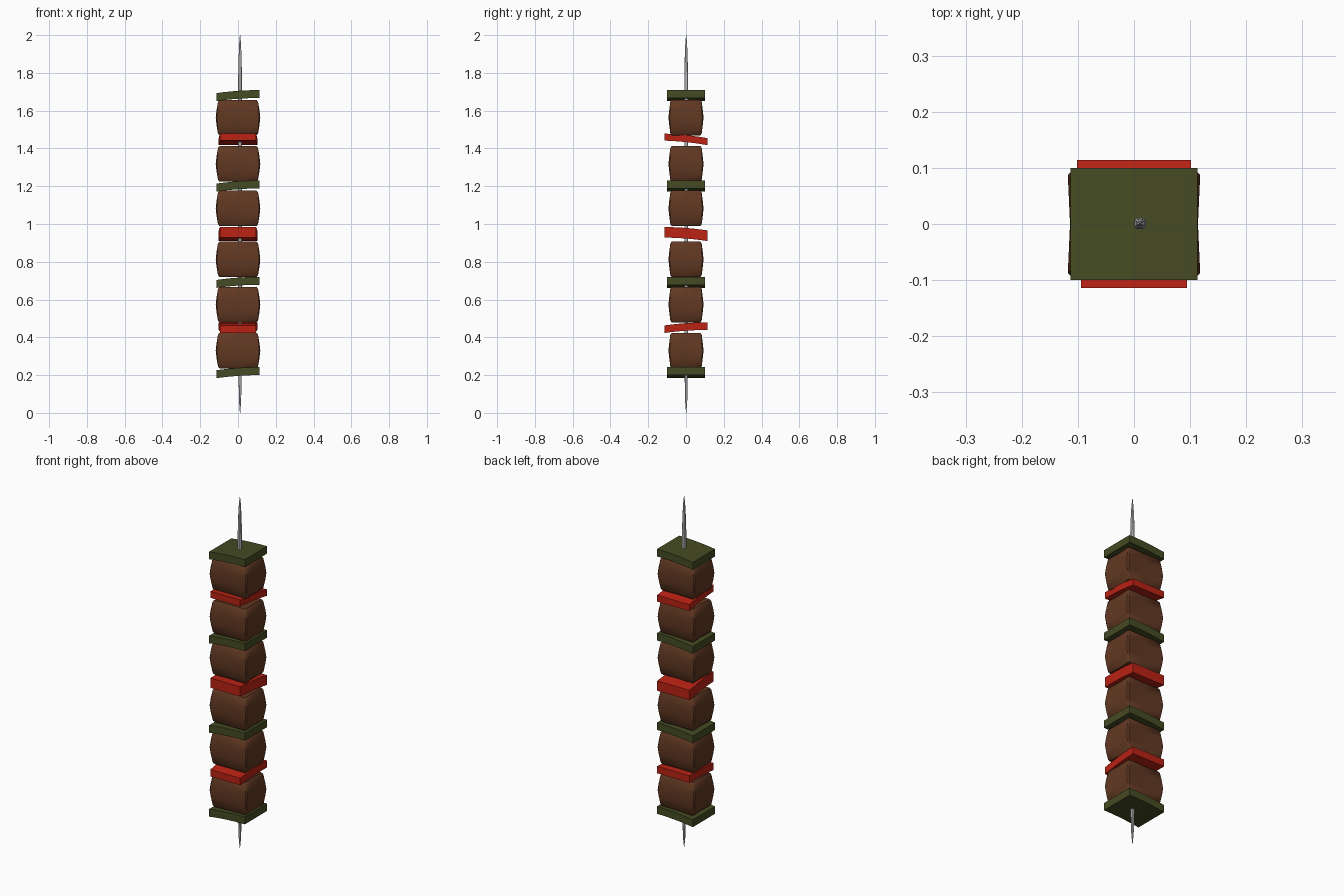
import bpy, bmesh, math

if "Cube" in bpy.data.objects:
    bpy.data.objects.remove(bpy.data.objects["Cube"])


def material(name, rgb):
    m = bpy.data.materials.new(name)
    m.diffuse_color = (*rgb, 1)
    m.use_nodes = True
    m.node_tree.nodes["Principled BSDF"].inputs["Base Color"].default_value = m.diffuse_color
    return m


MEAT = material("grilled_meat", (0.12, 0.04, 0.016))
GREEN = material("green_pepper", (0.06, 0.07, 0.017))
RED = material("red_pepper", (0.5, 0.016, 0.007))


def loft(name, rings, mat=None, angle=40):
    """Skin a stack of equal-length rings and cap both ends."""
    bm = bmesh.new()
    vs = [[bm.verts.new(p) for p in r] for r in rings]
    n = len(rings[0])
    for a, b in zip(vs, vs[1:]):
        for i in range(n):
            j = (i + 1) % n
            bm.faces.new((a[i], a[j], b[j], b[i]))
    bm.faces.new(vs[0][::-1])
    bm.faces.new(vs[-1])
    bmesh.ops.recalc_face_normals(bm, faces=bm.faces[:])
    me = bpy.data.meshes.new(name)
    bm.to_mesh(me)
    bm.free()
    ob = bpy.data.objects.new(name, me)
    bpy.context.collection.objects.link(ob)
    if mat:
        me.materials.append(mat)
    bpy.ops.object.select_all(action='DESELECT')
    ob.select_set(True)
    bpy.context.view_layer.objects.active = ob
    bpy.ops.object.shade_smooth_by_angle(angle=math.radians(angle))
    return ob


def block_ring(hx, hy, z, dent=0.004, c=0.006):
    """Chamfered rectangle whose sides dip in slightly at the middle."""
    q = [(hx - dent, 0), (hx, hy - c), (hx - c, hy), (0, hy - dent)]
    pts = q + [(-x, y) for x, y in q[2:0:-1]]
    pts += [(-hx + dent, 0)]
    pts += [(-x, -y) for x, y in q[1:3]] + [(0, -hy + dent)]
    pts += [(x, -y) for x, y in q[2:0:-1]]
    return [(x, y, z) for x, y in pts]


# meat chunks, bulging at mid height
PROFILE = [(-1, 0.098, 0.076), (-0.9, 0.106, 0.083), (-0.4, 0.114, 0.089),
           (0, 0.118, 0.093), (0.4, 0.114, 0.089), (0.9, 0.106, 0.083),
           (1, 0.098, 0.076)]
for i, z in enumerate((0.33, 0.573, 0.813, 1.083, 1.318, 1.563)):
    loft(f"meat_chunk_{i + 1}",
         [block_ring(hx, hy, z + k * 0.094) for k, hx, hy in PROFILE], MEAT)


def slab(name, mat, axis, z, thick, rise, length, width, arch=0.004):
    """Slightly arched pepper slice, tilted along the given axis.
    width is (half width at the low end of the axis, at the high end)."""
    rings = []
    for k in range(7):
        t = -1 + k / 3
        zc = z + rise * t + arch * (0.5 - t * t)
        w = width[0] + (width[1] - width[0]) * (t + 1) / 2
        r = []
        for s, h in ((-1, -1), (1, -1), (1, 1), (-1, 1)):
            a, b = t * length, s * w
            zz = zc + h * thick / 2
            r.append((a, b, zz) if axis == 'x' else (b, a, zz))
        rings.append(r)
    return loft(name, rings, mat)


# green pepper slices
for i, z in enumerate((0.215, 0.693, 1.203, 1.682)):
    slab(f"green_pepper_{i + 1}", GREEN, 'x', z, 0.042, 0.008, 0.113, (0.1, 0.1))

# red pepper slices
for i, (z, th, rise) in enumerate(((0.453, 0.04, 0.008), (0.949, 0.056, -0.009),
                                   (1.45, 0.037, -0.012))):
    slab(f"red_pepper_{i + 1}", RED, 'y', z, th, rise, 0.114, (0.094, 0.102))


# skewer, pointed at both ends
def rod(h, z):
    c = h * 0.6
    return [(0.011 + x, 0.001 + y, z) for x, y in
            ((h, -c), (h, c), (c, h), (-c, h), (-h, c), (-h, -c), (-c, -h), (c, -h))]


loft("skewer", [rod(h, z) for h, z in
                ((0.001, 0), (0.0055, 0.06), (0.008, 0.18), (0.01, 0.4), (0.01, 1.78),
                 (0.0075, 1.89), (0.0045, 1.96), (0.001, 2))])
